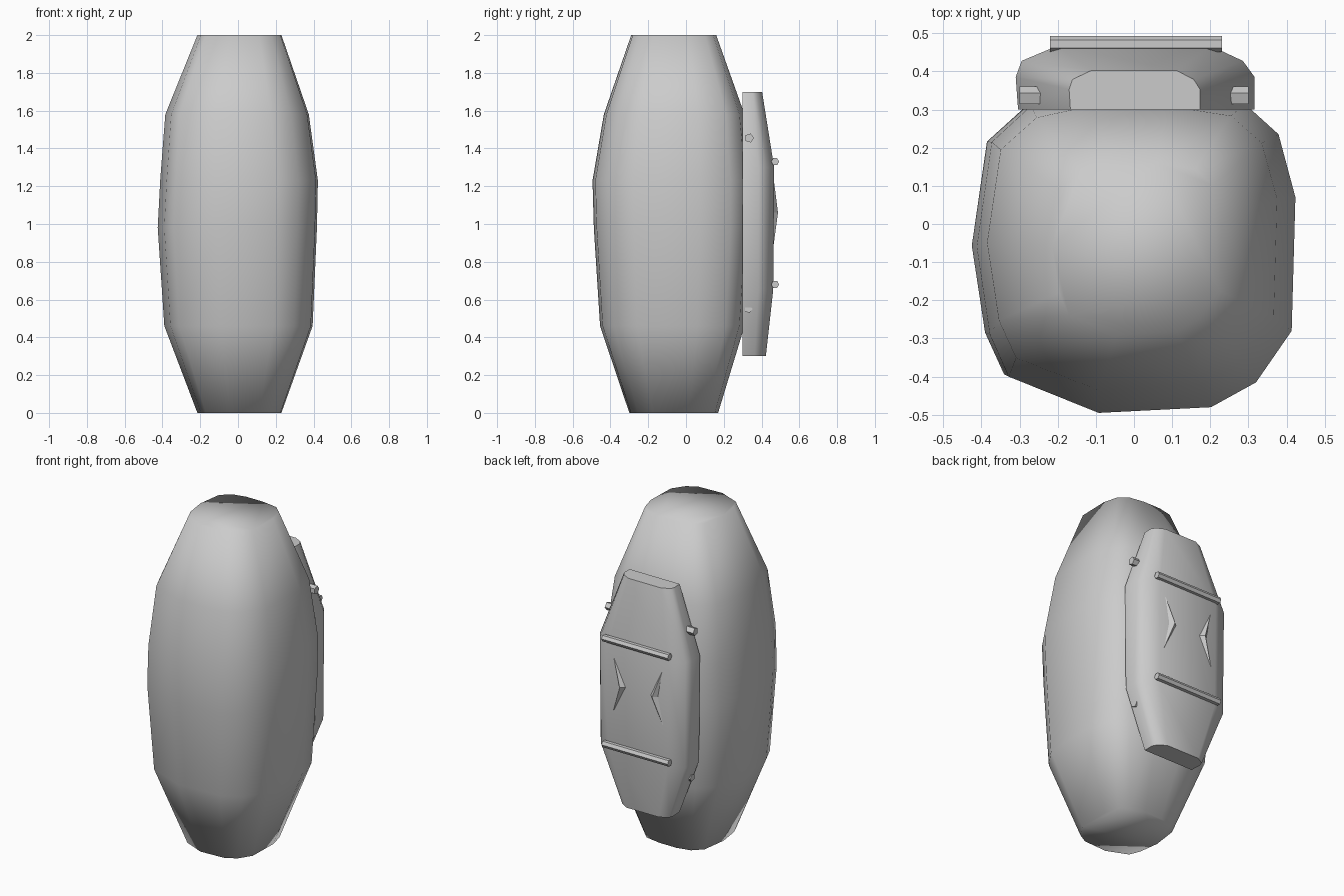
import bpy, bmesh, math
from mathutils import Matrix

if "Cube" in bpy.data.objects:
    bpy.data.objects.remove(bpy.data.objects["Cube"])


def finish(name, bm, angle=None):
    bmesh.ops.recalc_face_normals(bm, faces=bm.faces)
    me = bpy.data.meshes.new(name)
    bm.to_mesh(me)
    bm.free()
    ob = bpy.data.objects.new(name, me)
    bpy.context.collection.objects.link(ob)
    if angle is not None:
        bpy.ops.object.select_all(action='DESELECT')
        ob.select_set(True)
        bpy.context.view_layer.objects.active = ob
        if angle >= 180:
            bpy.ops.object.shade_smooth()
        else:
            bpy.ops.object.shade_smooth_by_angle(angle=math.radians(angle))
    return ob


def loft(name, rings, angle):
    bm = bmesh.new()
    vs = [[bm.verts.new(p) for p in r] for r in rings]
    n = len(vs[0])
    for a, b in zip(vs, vs[1:]):
        for i in range(n):
            j = (i + 1) % n
            bm.faces.new((a[i], a[j], b[j], b[i]))
    bm.faces.new(vs[0])
    bm.faces.new(vs[-1])
    return finish(name, bm, angle)


def rod(name, x0, x1, y, z, r0, r1, sides):
    bm = bmesh.new()
    m = Matrix.Translation(((x0 + x1) / 2, y, z)) @ Matrix.Rotation(math.pi / 2, 4, 'Y')
    bmesh.ops.create_cone(bm, cap_ends=True, segments=sides, radius1=r0, radius2=r1,
                          depth=abs(x1 - x0), matrix=m)
    return finish(name, bm, 40)


# Barrel body: one rounded-square outline fitted to bounds at each height
outline = [(-.1, -.495), (.2, -.48), (.32, -.415), (.415, -.28), (.425, .07), (.38, .235),
           (.29, .315), (.1, .345), (-.12, .345), (-.28, .31), (-.385, .215),
           (-.425, -.06), (-.39, -.29), (-.34, -.4)]
levels = [(0, -.215, .23, -.3, .17), (.46, -.39, .395, -.455, .31), (.98, -.425, .418, -.488, .345),
          (1.23, -.412, .423, -.495, .345), (1.58, -.385, .375, -.435, .31), (2, -.215, .23, -.29, .16)]
rings = []
for z, xa, xb, ya, yb in levels:
    rings.append([(xa + (x + .425) / .85 * (xb - xa), ya + (y + .495) / .84 * (yb - ya), z)
                  for x, y in outline])
loft("body", rings, 180)

# Back panel: profile (x fraction, depth fraction) per height
profile = [(-.98, 0), (-1, .5), (-.95, .75), (-.65, .98), (.65, .98), (.92, .75), (1.02, .5), (1.02, 0)]
panel = [(.3, .17, .125), (.65, .305, .165), (1.3, .31, .17), (1.7, .17, .105)]
loft("back_panel", [[(fx * w, .3 + fy * d, z) for fx, fy in profile] for z, w, d in panel], 55)

# Cross bars
for z, name in ((1.33, "upper_bar"), (.68, "lower_bar")):
    rod(name, -.22, .23, .472, z, .021, .021, 6)

# Side pegs
for s, side in ((-1, "left"), (1, "right")):
    rod(side + "_upper_peg", s * .2, s * .30, .335, 1.455, .025, .025, 5)
    rod(side + "_lower_peg", s * .2, s * .275, .33, .55, .022, .022, 5)

# Raised chevrons pointing inward
for s, side in ((-1, "left"), (1, "right")):
    bm = bmesh.new()
    top, tip, bot, notch, back, peak = [bm.verts.new((s * x, y, z)) for x, y, z in (
        (.17, .464, 1.24), (.085, .464, 1.06), (.17, .464, .89),
        (.135, .464, 1.06), (.11, .45, 1.06), (.11, .487, 1.06))]
    for apex in (peak, back):
        for a, b in ((top, tip), (tip, bot), (bot, notch), (notch, top)):
            bm.faces.new((a, b, apex))
    finish(side + "_chevron", bm)
